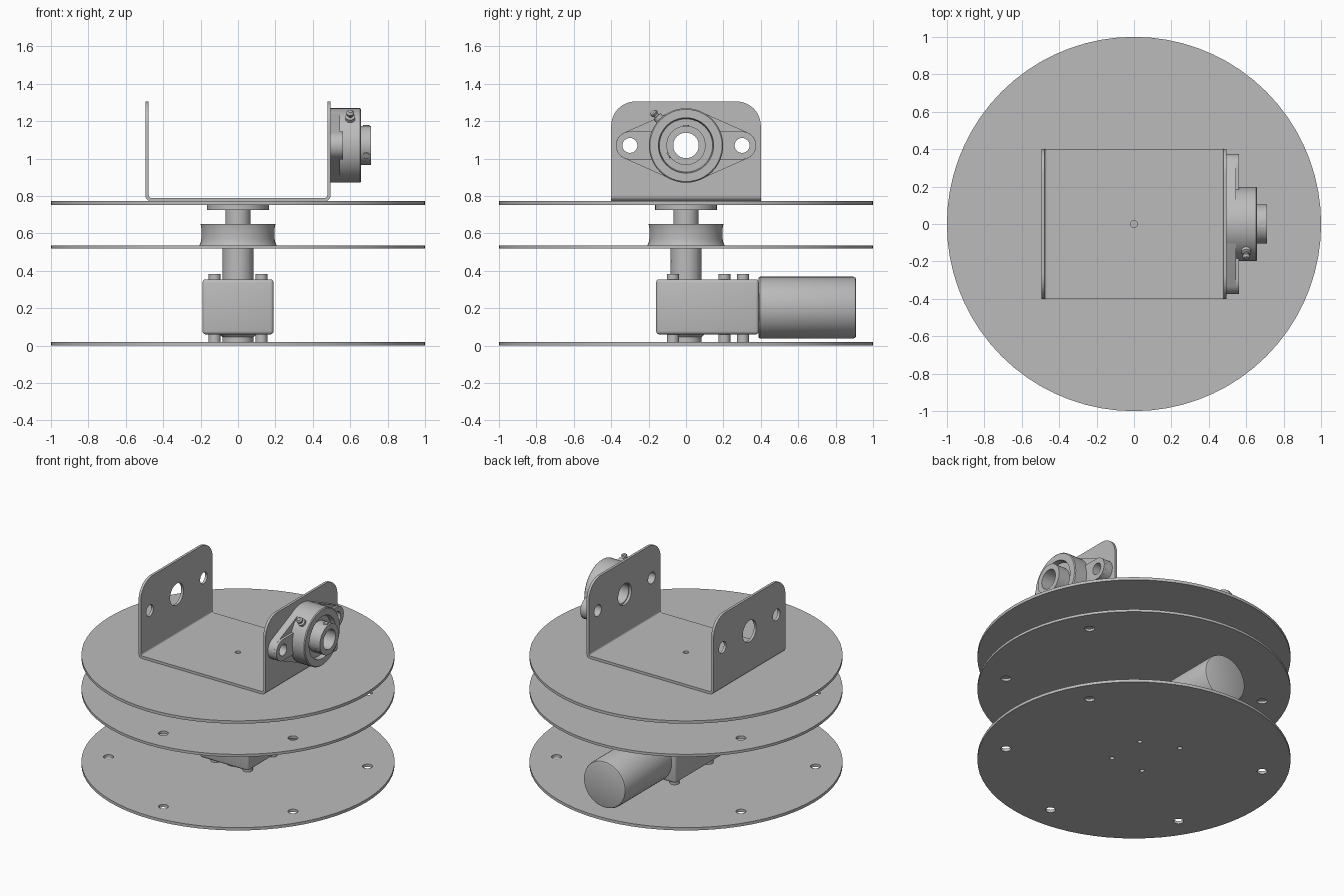
import bpy, bmesh
from math import sin, cos, pi, radians, acos
from mathutils import Vector

if "Cube" in bpy.data.objects:
    bpy.data.objects.remove(bpy.data.objects["Cube"])

GREY = (0.5, 0.5, 0.5, 1)
metal = bpy.data.materials.new("grey metal")
metal.use_nodes = True
metal.diffuse_color = GREY
metal.node_tree.nodes["Principled BSDF"].inputs["Base Color"].default_value = GREY


def place(axis, u, v, w):
    """Turn profile coordinates so that w runs along the given axis."""
    return {"z": Vector((u, v, w)), "x": Vector((w, u, v)), "y": Vector((v, w, u))}[axis]


def finish(name, bm):
    bmesh.ops.remove_doubles(bm, verts=bm.verts, dist=0.0001)
    bmesh.ops.recalc_face_normals(bm, faces=bm.faces)
    mesh = bpy.data.meshes.new(name)
    bm.to_mesh(mesh)
    bm.free()
    mesh.materials.clear()
    mesh.materials.append(metal)
    mesh.shade_smooth()
    mesh.set_sharp_from_angle(angle=radians(32))
    obj = bpy.data.objects.new(name, mesh)
    bpy.context.scene.collection.objects.link(obj)
    return obj


def arc(u, v, r, start, end, n=12):
    angles = [radians(start + (end - start) * i / n) for i in range(n + 1)]
    return [(u + r * cos(a), v + r * sin(a)) for a in angles]


def circle(u, v, r, n=24):
    return arc(u, v, r, 0, 360, n)[:-1]


def sheet(name, axis, outline, w0, w1, holes=()):
    """Flat outline with holes, extruded from w0 to w1."""
    curve = bpy.data.curves.new(name, "CURVE")
    curve.dimensions = "2D"
    curve.fill_mode = "BOTH"
    curve.extrude = (w1 - w0) / 2
    for loop in [outline, *holes]:
        spline = curve.splines.new("POLY")
        spline.points.add(len(loop) - 1)
        for point, (u, v) in zip(spline.points, loop):
            point.co = (u, v, 0, 1)
        spline.use_cyclic_u = True
    temp = bpy.data.objects.new(name + " outline", curve)
    bpy.context.scene.collection.objects.link(temp)
    graph = bpy.context.evaluated_depsgraph_get()
    mesh = bpy.data.meshes.new_from_object(temp.evaluated_get(graph))
    bm = bmesh.new()
    bm.from_mesh(mesh)
    bpy.data.objects.remove(temp)
    bpy.data.curves.remove(curve)
    bpy.data.meshes.remove(mesh)
    for vert in bm.verts:
        vert.co = place(axis, vert.co.x, vert.co.y, vert.co.z + (w0 + w1) / 2)
    return finish(name, bm)


def lathe(name, axis, profile, u=0, v=0, n=48, closed=False):
    """Revolve (radius, height) points about an axis through (u, v)."""
    bm = bmesh.new()
    rings = []
    for r, h in profile:
        if r == 0:
            rings.append([bm.verts.new(place(axis, u, v, h))] * n)
        else:
            rings.append([bm.verts.new(place(axis, u + r * cos(2 * pi * i / n),
                                             v + r * sin(2 * pi * i / n), h)) for i in range(n)])
    pairs = list(zip(rings, rings[1:]))
    if closed:
        pairs.append((rings[-1], rings[0]))
    for a, b in pairs:
        for i in range(n):
            j = (i + 1) % n
            bm.faces.new(dict.fromkeys((a[i], a[j], b[j], b[i])))
    return finish(name, bm)


def cylinder(name, axis, r, h0, h1, u=0, v=0, n=20):
    return lathe(name, axis, [(0, h0), (r, h0), (r, h1), (0, h1)], u, v, n)


# Three round plates: the lower two share five mounting holes
mounts = [circle(0.83 * cos(radians(a)), 0.83 * sin(radians(a)), 0.032)
          for a in (30, 150, 210, 270, 330)]
bolts = [(0.125, -0.07), (-0.125, -0.07), (0.125, 0.205), (-0.125, 0.305)]
rim = circle(0, 0, 1, 72)
centre_hole = circle(0, 0, 0.018, 16)
sheet("bottom_plate", "z", rim, 0, 0.02, mounts + [circle(x, y, 0.016, 12) for x, y in bolts])
sheet("middle_plate", "z", rim, 0.518, 0.536, mounts)
sheet("top_plate", "z", rim, 0.752, 0.772, [centre_hole])

# Gearbox housing
bm = bmesh.new()
bmesh.ops.create_cube(bm, size=1)
for vert in bm.verts:
    vert.co = Vector((vert.co.x * 0.38, 0.115 + vert.co.y * 0.55, 0.207 + vert.co.z * 0.295))
bmesh.ops.bevel(bm, geom=bm.edges[:], offset=0.018, segments=3, profile=0.5, affect="EDGES")
finish("gearbox", bm)
for i, (x, y) in enumerate(bolts):
    cylinder(f"gearbox_foot_{i + 1}", "z", 0.032, 0.02, 0.07, x, y)
    cylinder(f"gearbox_boss_{i + 1}", "z", 0.032, 0.35, 0.384, x, y)
lathe("gearbox_lower_boss", "z", [(0, 0.02), (0.083, 0.02), (0.083, 0.045), (0.1, 0.062), (0, 0.062)])

# Motor can, lying along y
edge = [(0.15, 0.91), (0.16, 0.906), (0.165, 0.895)]
lathe("motor", "y", [(0, 0.91), *edge, (0.165, 0.395), (0.16, 0.388), (0, 0.388)], u=0.203)

# Drive shaft and its set screw
cylinder("drive_shaft", "z", 0.083, 0.35, 0.52, n=40)
cylinder("shaft_set_screw", "y", 0.018, -0.084, -0.06, u=0.45, n=16)

# Turntable hub between the middle and top plates
lathe("turntable_hub", "z", [(0, 0.534), (0.208, 0.534), (0.2, 0.548), (0.196, 0.57),
                             (0.196, 0.63), (0.2, 0.65), (0, 0.65)])
cylinder("hub_neck", "z", 0.068, 0.64, 0.73, n=32)
cylinder("hub_flange", "z", 0.165, 0.725, 0.753, n=48)

# U-shaped bracket: floor, bends and two drilled walls
half, wall, floor, top, bend, corner = 0.495, 0.018, 0.772, 1.305, 0.03, 0.13
axle = 1.07
start = half - bend
sheet("bracket_floor", "z", [(-start, -0.4), (start, -0.4), (start, 0.4), (-start, 0.4)],
      floor, floor + wall, [centre_hole])
wall_outline = ([(-0.4, floor + bend), (0.4, floor + bend)]
                + arc(0.4 - corner, top - corner, corner, 0, 90)
                + arc(corner - 0.4, top - corner, corner, 90, 180))
wall_holes = [circle(0, axle, 0.075, 32), circle(-0.3, axle, 0.04), circle(0.3, axle, 0.04)]
for side, label in ((1, "left"), (-1, "right")):
    faces = sorted((side * half, side * (half - wall)))
    sheet(f"bracket_wall_{label}", "x", wall_outline, *faces, wall_holes)
    ring = arc(0, 0, bend, 0, 90, 6) + arc(0, 0, bend - wall, 90, 0, 6)
    sheet(f"bracket_bend_{label}", "y",
          [(floor + bend - a, side * (start + b)) for a, b in ring], -0.4, 0.4)

# Flanged bearing on the left wall: tapered flange, raised ears, housing
tilt = acos((0.197 - 0.075) / 0.3) * 180 / pi
flange = (arc(0.3, axle, 0.075, -tilt, tilt) + arc(0, axle, 0.197, tilt, 180 - tilt)
          + arc(-0.3, axle, 0.075, 180 - tilt, 180 + tilt)
          + arc(0, axle, 0.197, 180 + tilt, 360 - tilt))
sheet("bearing_flange", "x", flange, half, 0.545, wall_holes)
ears = arc(0.3, axle, 0.075, -90, 90) + arc(-0.3, axle, 0.075, 90, 270)
sheet("bearing_ears", "x", ears, half + 0.003, 0.562, wall_holes)
lathe("bearing_housing", "x", [(0.199, half), (0.199, 0.652), (0.193, 0.658), (0.148, 0.658),
                               (0.142, 0.625), (0.105, 0.625), (0.105, 0.712),
                               (0.068, 0.712), (0.068, half)], v=axle, closed=True)


def radial_pin(name, x, angle, profile):
    """Small turned pin pointing outwards from the bearing axis."""
    obj = lathe(name, "z", profile, n=16)
    outward = Vector((0, cos(radians(angle)), sin(radians(angle))))
    obj.rotation_mode = "QUATERNION"
    obj.rotation_quaternion = outward.to_track_quat("Z", "Y")
    obj.location = (x, 0, axle)


# Collar set screws and grease nipple
for i, angle in enumerate((90, 210)):
    radial_pin(f"collar_set_screw_{i + 1}", 0.685, angle,
               [(0, 0.08), (0.017, 0.08), (0.017, 0.11), (0, 0.11)])
radial_pin("grease_nipple", 0.6, 135,
           [(0, 0.18), (0.026, 0.18), (0.026, 0.218), (0.014, 0.222), (0.014, 0.23),
            (0.021, 0.238), (0.021, 0.246), (0.011, 0.258), (0, 0.258)])
